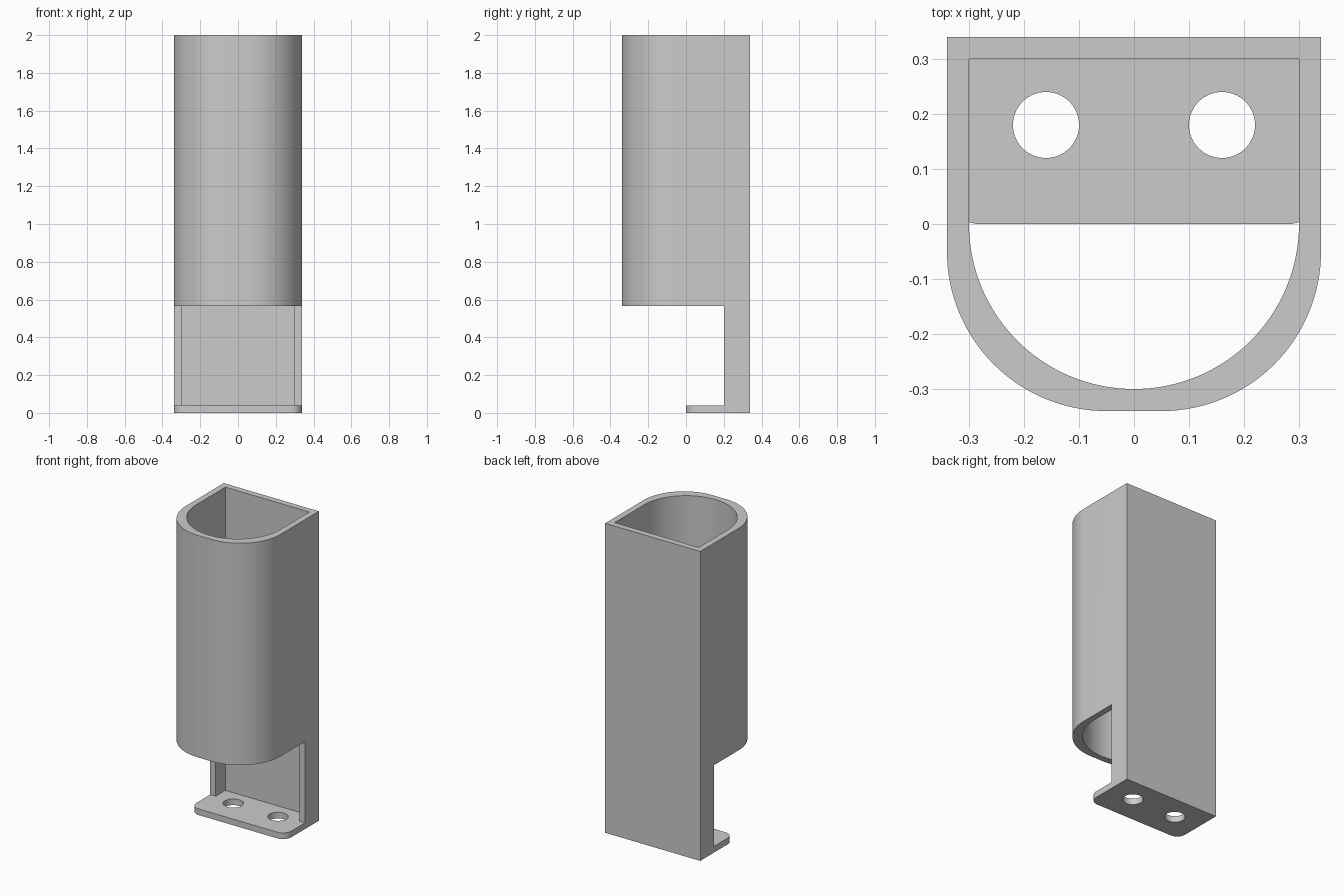
import bpy, bmesh
from math import sin, cos, pi, radians

cube = bpy.data.objects.get("Cube")
if cube:
    bpy.data.objects.remove(cube, do_unlink=True)

HALF, WALL, TOP = 0.34, 0.04, 2.0
INNER = HALF - WALL

grey = bpy.data.materials.new("plain grey")
grey.use_nodes = True
grey.diffuse_color = (0.6, 0.6, 0.6, 1)
grey.node_tree.nodes["Principled BSDF"].inputs["Base Color"].default_value = (0.6, 0.6, 0.6, 1)


def arc(cx, cy, r, start, end, steps=32):
    angles = [radians(start + (end - start) * i / steps) for i in range(steps + 1)]
    return [(cx + r * cos(a), cy + r * sin(a)) for a in angles]


def prism(name, profile, z0, z1):
    """Extrude a counter-clockwise outline from z0 to z1."""
    bm = bmesh.new()
    face = bm.faces.new([bm.verts.new((x, y, z0)) for x, y in profile])
    grown = bmesh.ops.extrude_face_region(bm, geom=[face], use_keep_orig=True)
    for v in grown["geom"]:
        if isinstance(v, bmesh.types.BMVert):
            v.co.z = z1
    bmesh.ops.recalc_face_normals(bm, faces=bm.faces)
    mesh = bpy.data.meshes.new(name)
    bm.to_mesh(mesh)
    bm.free()
    mesh.materials.append(grey)
    obj = bpy.data.objects.new(name, mesh)
    bpy.context.collection.objects.link(obj)
    return obj


def cut(target, cutter):
    mod = target.modifiers.new("cut", "BOOLEAN")
    mod.operation, mod.solver, mod.object = "DIFFERENCE", "EXACT", cutter
    bpy.context.view_layer.objects.active = target
    bpy.ops.object.modifier_apply(modifier=mod.name)
    bpy.data.objects.remove(cutter, do_unlink=True)


# Outer shell: square back, large rounded front corners
r = 0.29
c = HALF - r
holder = prism("tube_holder", [(HALF, HALF), (-HALF, HALF)]
               + arc(-c, -c, r, 180, 270) + arc(c, -c, r, 270, 360), 0, TOP)

# Hollow: half-round front, square back, leaving a floor
cut(holder, prism("hollow", [(INNER, INNER), (-INNER, INNER)]
                  + arc(0, 0, INNER, 180, 360, 64), WALL, TOP + 0.2))

# Open front below the tube
cut(holder, prism("front_opening", [(-1, -1), (1, -1), (1, 0.2), (-1, 0.2)], WALL, 0.565))

# Trim the floor to a tab with rounded front corners
f = 0.06
k = HALF - f
cut(holder, prism("tab_trim", [(-1, -1), (1, -1), (1, f)] + arc(k, f, f, 0, -90, 12)
                  + arc(-k, f, f, 270, 180, 12) + [(-1, f)], -0.2, 0.2))

# Two round holes through the floor
for side in (-1, 1):
    cut(holder, prism("floor_hole", arc(side * 0.16, 0.18, 0.06, 0, 354.375, 63), -0.2, 0.2))

# Smooth curved walls, keep real edges crisp
bpy.ops.object.select_all(action="DESELECT")
holder.select_set(True)
bpy.context.view_layer.objects.active = holder
bpy.ops.object.shade_smooth_by_angle(angle=radians(30))
